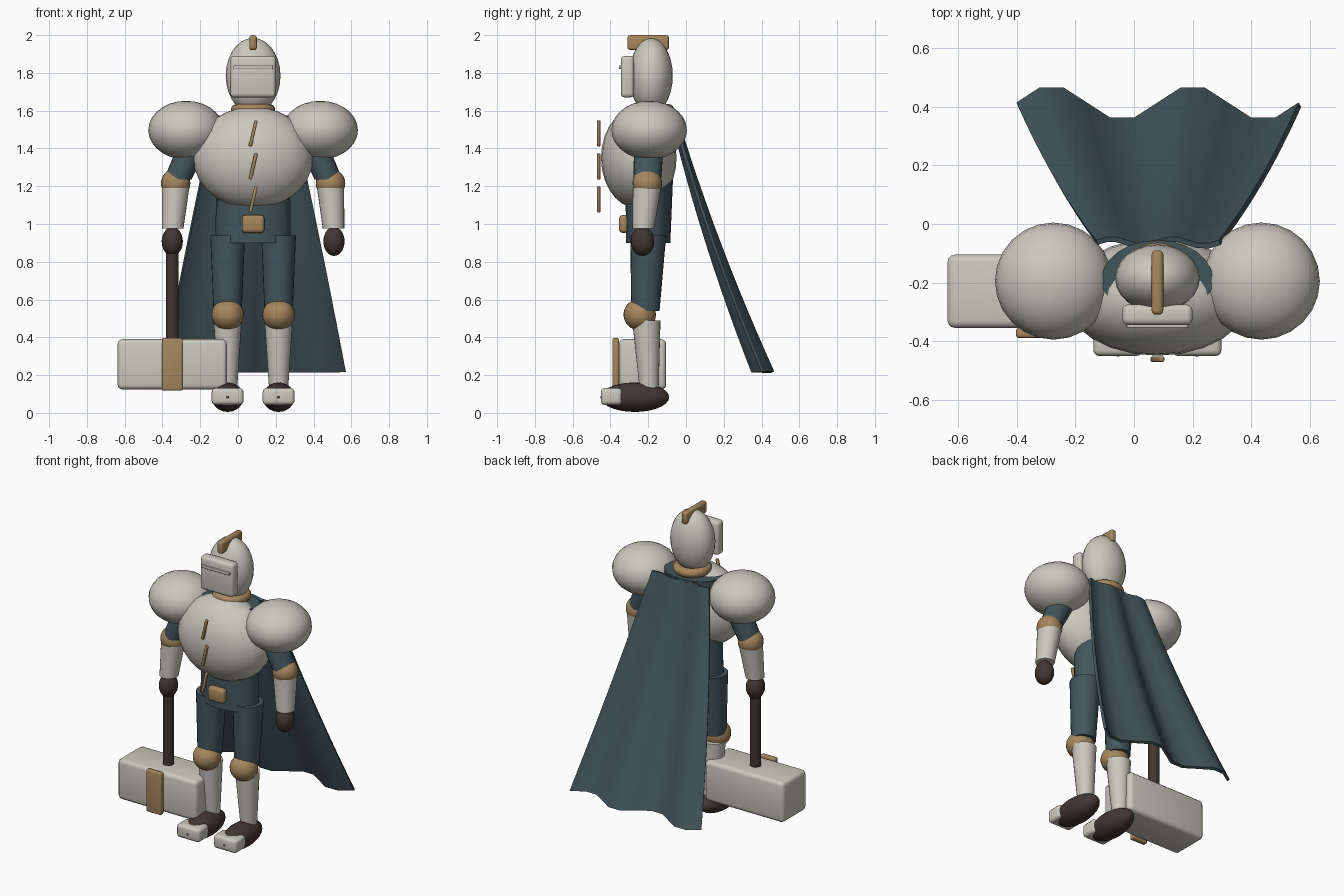
import bpy, bmesh, math
from mathutils import Matrix, Vector

cube = bpy.data.objects.get("Cube")
if cube:
    bpy.data.objects.remove(cube, do_unlink=True)

MID = 0.08          # centre line of the figure
made = []


def material(name, rgb):
    m = bpy.data.materials.new(name)
    m.use_nodes = True
    m.diffuse_color = (*rgb, 1)
    bsdf = next(n for n in m.node_tree.nodes if n.type == 'BSDF_PRINCIPLED')
    bsdf.inputs["Base Color"].default_value = (*rgb, 1)
    return m


STEEL = material("pale_steel", (0.60, 0.58, 0.51))
BRASS = material("brass", (0.38, 0.24, 0.11))
CLOTH = material("slate_cloth", (0.055, 0.092, 0.108))
LEATHER = material("dark_leather", (0.055, 0.038, 0.031))


def finish(name, bm, mat):
    bmesh.ops.recalc_face_normals(bm, faces=bm.faces)
    mesh = bpy.data.meshes.new(name)
    bm.to_mesh(mesh)
    bm.free()
    mesh.materials.append(mat)
    ob = bpy.data.objects.new(name, mesh)
    bpy.context.collection.objects.link(ob)
    made.append(ob)


def ellipsoid(name, centre, radii, mat, poles_forward=False):
    bm = bmesh.new()
    bmesh.ops.create_uvsphere(bm, u_segments=24, v_segments=14, radius=1)
    if poles_forward:
        bm.transform(Matrix.Rotation(math.pi / 2, 4, 'X'))
    bm.transform(Matrix.Translation(centre) @ Matrix.Diagonal((*radii, 1)))
    finish(name, bm, mat)


def block(name, centre, size, mat, bevel=0.02, tilt=0):
    bm = bmesh.new()
    bmesh.ops.create_cube(bm, size=1)
    bm.transform(Matrix.Diagonal((*size, 1)))
    bmesh.ops.bevel(bm, geom=bm.edges[:], offset=bevel, segments=3,
                    profile=0.5, affect='EDGES')
    bm.transform(Matrix.Translation(centre) @ Matrix.Rotation(tilt, 4, 'Y'))
    finish(name, bm, mat)


def limb(name, top, bottom, r_top, r_bottom, mat):
    """Tapered tube between two points; each radius is an (x, y) pair."""
    bm = bmesh.new()
    rings = []
    for p, r in ((top, r_top), (bottom, r_bottom)):
        ring = []
        for i in range(24):
            a = math.tau * i / 24
            ring.append(bm.verts.new((p[0] + r[0] * math.cos(a),
                                      p[1] + r[1] * math.sin(a), p[2])))
        bm.faces.new(ring)
        rings.append(ring)
    for i in range(24):
        j = (i + 1) % 24
        bm.faces.new((rings[0][i], rings[0][j], rings[1][j], rings[1][i]))
    finish(name, bm, mat)


def torus(name, centre, major, minor, mat):
    bm = bmesh.new()
    start = bmesh.ops.create_circle(bm, segments=10, radius=minor)["verts"]
    turn = Matrix.Translation((major, 0, 0)) @ Matrix.Rotation(math.pi / 2, 4, 'X')
    bmesh.ops.transform(bm, matrix=turn, verts=start)
    bmesh.ops.spin(bm, geom=bm.edges[:] + bm.verts[:], cent=(0, 0, 0),
                   axis=(0, 0, 1), angle=math.tau, steps=24, use_merge=True)
    bm.transform(Matrix.Translation(centre))
    finish(name, bm, mat)


# Helmet
ellipsoid("helmet", (MID, -0.185, 1.785), (0.145, 0.115, 0.2), STEEL)
block("visor", (MID, -0.31, 1.78), (0.24, 0.07, 0.22), STEEL)
block("visor_slit", (MID, -0.345, 1.83), (0.21, 0.02, 0.02), STEEL, 0.004)
block("helmet_crest", (MID, -0.2, 1.96), (0.04, 0.22, 0.08), BRASS, 0.015)
torus("collar", (MID, -0.18, 1.605), 0.088, 0.03, BRASS)

# Body
limb("torso", (MID, -0.19, 1.575), (MID, -0.2, 0.9), (0.19, 0.135), (0.2, 0.117), CLOTH)
ellipsoid("breastplate", (MID, -0.25, 1.35), (0.317, 0.2, 0.27), STEEL)
block("belt_buckle", (MID, -0.33, 1.0), (0.12, 0.05, 0.095), BRASS)
for i in range(3):
    block(f"breastplate_clasp_{i + 1}", (MID, -0.462, 1.48 - 0.175 * i),
          (0.018, 0.018, 0.14), BRASS, 0.005, math.radians(13))

# Arms and legs
for side, s in (("left", 1), ("right", -1)):
    def at(x, y, z):
        return (MID + s * x, y, z)
    ellipsoid(side + "_pauldron", at(0.355, -0.195, 1.497), (0.2, 0.2, 0.155), STEEL)
    limb(side + "_upper_arm", at(0.3, -0.195, 1.45), at(0.4, -0.205, 1.235),
         (0.085, 0.08), (0.073, 0.073), CLOTH)
    ellipsoid(side + "_elbow", at(0.41, -0.205, 1.215), (0.078,) * 3, BRASS)
    limb(side + "_forearm", at(0.41, -0.207, 1.19), at(0.426, -0.227, 0.975),
         (0.072, 0.075), (0.057, 0.058), STEEL)
    ellipsoid(side + "_hand", at(0.428, -0.23, 0.908), (0.056, 0.062, 0.077), LEATHER)

    limb(side + "_thigh", at(0.135, -0.2, 0.94), at(0.135, -0.215, 0.54),
         (0.092, 0.095), (0.075, 0.075), CLOTH)
    ellipsoid(side + "_knee", at(0.135, -0.245, 0.52), (0.086, 0.086, 0.083), BRASS)
    limb(side + "_shin", at(0.135, -0.21, 0.49), at(0.135, -0.195, 0.12),
         (0.075, 0.075), (0.05, 0.05), STEEL)
    ellipsoid(side + "_boot", at(0.135, -0.271, 0.083), (0.085, 0.182, 0.078),
              LEATHER, True)
    block(side + "_toe_cap", at(0.135, -0.395, 0.087), (0.168, 0.112, 0.088), STEEL)

# Hammer
HX = -0.348
limb("hammer_handle", (HX, -0.23, 0.92), (HX, -0.23, 0.3), (0.034,) * 2, (0.034,) * 2, LEATHER)
block("hammer_head", (HX, -0.23, 0.257), (0.578, 0.25, 0.266), STEEL, 0.025)
block("hammer_band", (HX, -0.372, 0.257), (0.11, 0.035, 0.278), BRASS, 0.01)

# Cape: a flaring sheet whose folds deepen towards the hem
bm = bmesh.new()
COLS, ROWS = 12, 12
grid = []
for r in range(ROWS + 1):
    t = r / ROWS
    half = 0.21 + 0.29 * t - 0.018 * t * t
    y = -0.055 + 0.37 * t + 0.1 * t * t
    z = 1.57 - 1.35 * t
    fold = 0.012 + 0.048 * t
    row = []
    for c in range(COLS + 1):
        u = c / COLS
        row.append(bm.verts.new((MID + half * (2 * u - 1),
                                 y + fold * math.sin(2 * math.tau * u), z)))
    grid.append(row)
for a, b in zip(grid, grid[1:]):
    for c in range(COLS):
        bm.faces.new((a[c], a[c + 1], b[c + 1], b[c]))
bmesh.ops.recalc_face_normals(bm, faces=bm.faces)
bmesh.ops.solidify(bm, geom=bm.faces[:], thickness=0.018)
finish("cape", bm, CLOTH)

# Smooth shading with crisp edges
bpy.ops.object.select_all(action='DESELECT')
for ob in made:
    ob.select_set(True)
bpy.context.view_layer.objects.active = made[0]
bpy.ops.object.shade_smooth_by_angle(angle=math.radians(42))
